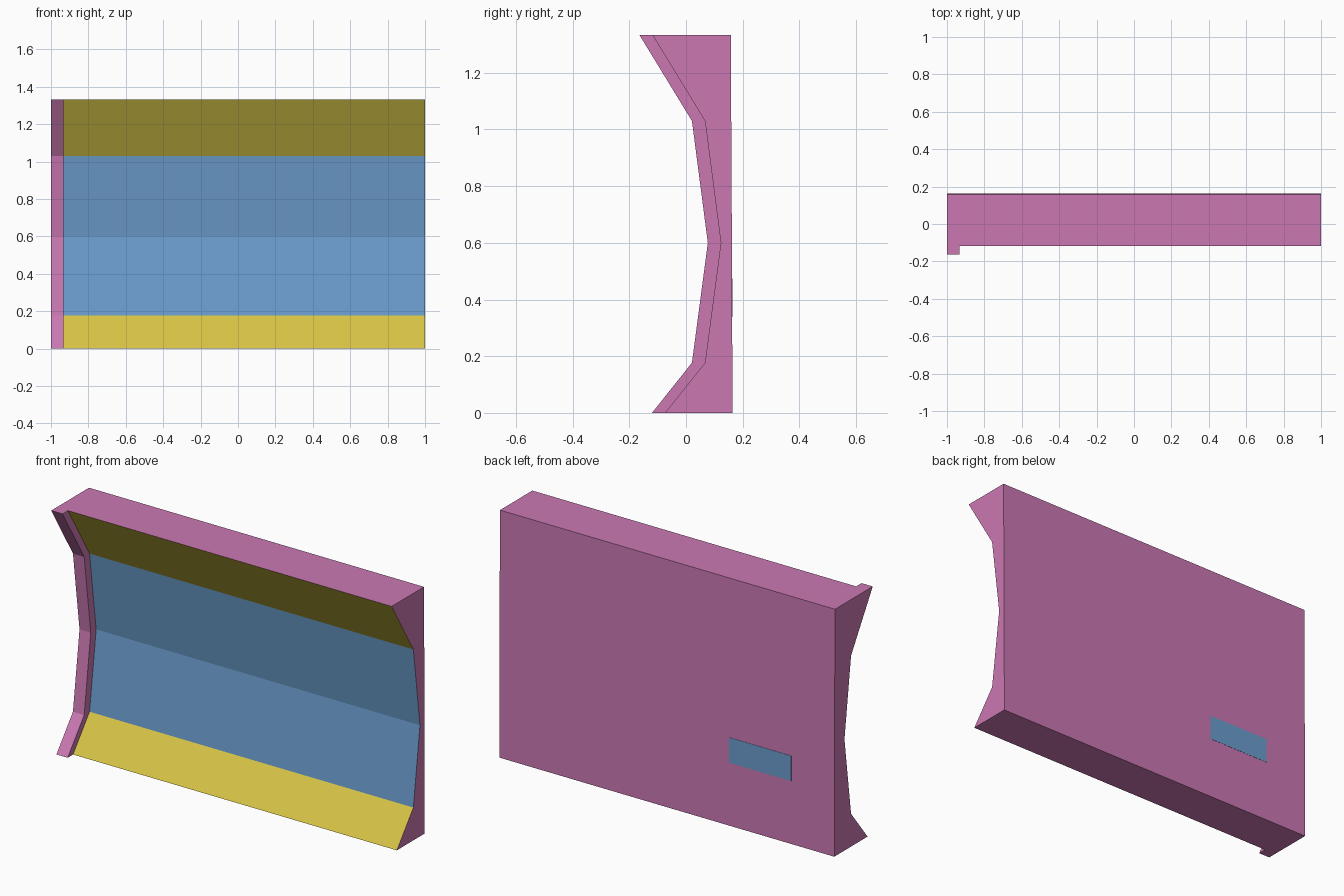
import bpy, bmesh

if "Cube" in bpy.data.objects:
    bpy.data.objects.remove(bpy.data.objects["Cube"])


def material(name, rgb):
    m = bpy.data.materials.new(name)
    m.diffuse_color = (*rgb, 1)
    m.use_nodes = True
    m.node_tree.nodes["Principled BSDF"].inputs["Base Color"].default_value = m.diffuse_color
    return m


pink = material("pink_casing", (0.60, 0.19, 0.45))
blue = material("blue_panel", (0.15, 0.34, 0.62))
yellow = material("yellow_border", (0.68, 0.55, 0.06))

# Folded front profile (y, z) of the raised end lip, bottom to top
lip = [(-0.12, 0.0), (0.021, 0.177), (0.077, 0.60), (0.021, 1.03), (-0.164, 1.333)]
DEPTH = 0.046            # how far the panel sits behind the lip
panel = [(y + DEPTH, z) for y, z in lip]
back = [(0.158, 1.333), (0.162, 0.60), (0.164, 0.0)]
X0, X1, X2 = -1.0, -0.933, 1.0


def new_object(name, bm, mats):
    bmesh.ops.remove_doubles(bm, verts=bm.verts, dist=1e-5)
    bmesh.ops.recalc_face_normals(bm, faces=bm.faces)
    mesh = bpy.data.meshes.new(name)
    bm.to_mesh(mesh)
    bm.free()
    for m in mats:
        mesh.materials.append(m)
    obj = bpy.data.objects.new(name, mesh)
    bpy.context.collection.objects.link(obj)
    return obj


def section(bm, x, front):
    return [bm.verts.new((x, y, z)) for y, z in front + back]


# Casing: end lip, step down to the panel, and the long folded panel
bm = bmesh.new()
lip_a, lip_b = section(bm, X0, lip), section(bm, X1, lip)
pan_a, pan_b = section(bm, X1, panel), section(bm, X2, panel)
n = len(lip_a)
front_slots = [1, 2, 2, 1]     # yellow, blue, blue, yellow
for i in range(n):
    j = (i + 1) % n
    bm.faces.new((lip_a[i], lip_a[j], lip_b[j], lip_b[i]))
    f = bm.faces.new((pan_a[i], pan_a[j], pan_b[j], pan_b[i]))
    if i < len(front_slots):
        f.material_index = front_slots[i]
        bm.faces.new((lip_b[i], lip_b[j], pan_a[j], pan_a[i]))
bm.faces.new(lip_a)
bm.faces.new(list(reversed(pan_b)))
new_object("folded_panel_casing", bm, [pink, yellow, blue])

# Small blue plate set flush into the back
bm = bmesh.new()
bmesh.ops.create_cube(bm, size=1)
for v in bm.verts:
    v.co = (-0.557 + v.co.x * 0.372, 0.161 + v.co.y * 0.006, 0.407 + v.co.z * 0.136)
new_object("back_plate", bm, [blue])
